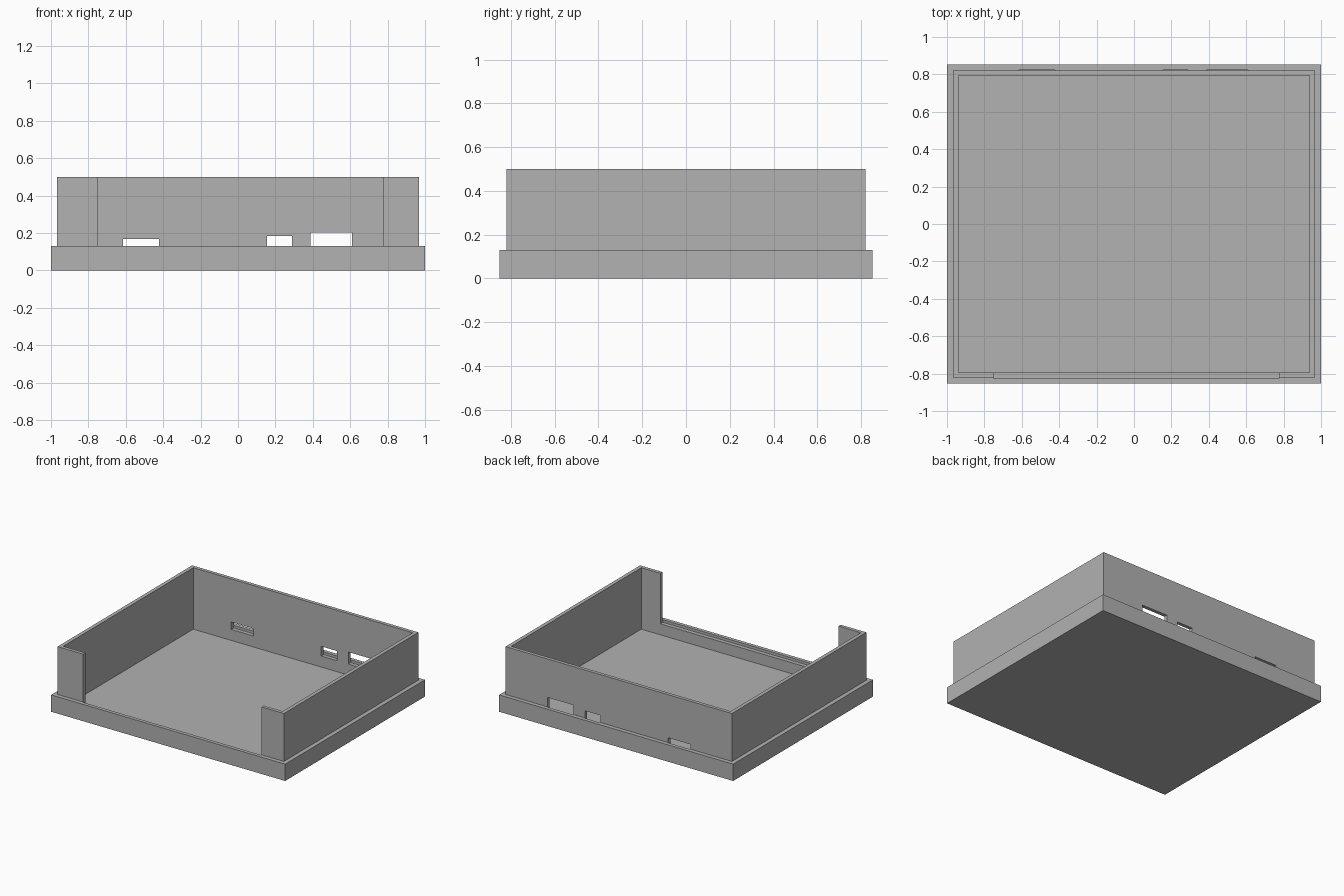
import bpy
import bmesh

if "Cube" in bpy.data.objects:
    bpy.data.objects.remove(bpy.data.objects["Cube"])

grey = bpy.data.materials.new("plain grey")
grey.diffuse_color = (0.445, 0.445, 0.445, 1)
grey.use_nodes = True
grey.node_tree.nodes["Principled BSDF"].inputs["Base Color"].default_value = grey.diffuse_color


def box(name, x0, x1, y0, y1, z0, z1):
    """Axis-aligned box from its limits."""
    bm = bmesh.new()
    bmesh.ops.create_cube(bm, size=1)
    for v in bm.verts:
        v.co = (x1 if v.co.x > 0 else x0,
                y1 if v.co.y > 0 else y0,
                z1 if v.co.z > 0 else z0)
    mesh = bpy.data.meshes.new(name)
    bm.to_mesh(mesh)
    bm.free()
    mesh.materials.append(grey)
    obj = bpy.data.objects.new(name, mesh)
    bpy.context.collection.objects.link(obj)
    return obj


def combine(target, tool, operation):
    """Apply a boolean and discard the tool."""
    mod = target.modifiers.new("boolean", 'BOOLEAN')
    mod.operation = operation
    mod.solver = 'EXACT'
    mod.object = tool
    bpy.context.view_layer.objects.active = target
    bpy.ops.object.modifier_apply(modifier=mod.name)
    bpy.data.objects.remove(tool)


RIM, FLOOR, TOP, SILL = 0.13, 0.025, 0.5, 0.11

# Wide base with the narrower upper wall block
tray = box("open_enclosure", -1, 1, -0.853, 0.853, 0, RIM)
combine(tray, box("wall_block", -0.967, 0.967, -0.821, 0.821, 0.06, TOP), 'UNION')

# Hollow interior
combine(tray, box("cavity", -0.938, 0.938, -0.794, 0.794, FLOOR, 0.7), 'DIFFERENCE')

# Front opening, leaving the outer lip of the base standing
combine(tray, box("front_opening", -0.748, 0.776, -0.825, -0.7, SILL, 0.7), 'DIFFERENCE')

# Connector slots in the back wall: left, right, top
for x0, x1, top in ((-0.615, -0.423, 0.167), (0.155, 0.29, 0.185), (0.387, 0.61, 0.203)):
    combine(tray, box("slot", x0, x1, 0.7, 0.824, SILL, top), 'DIFFERENCE')
